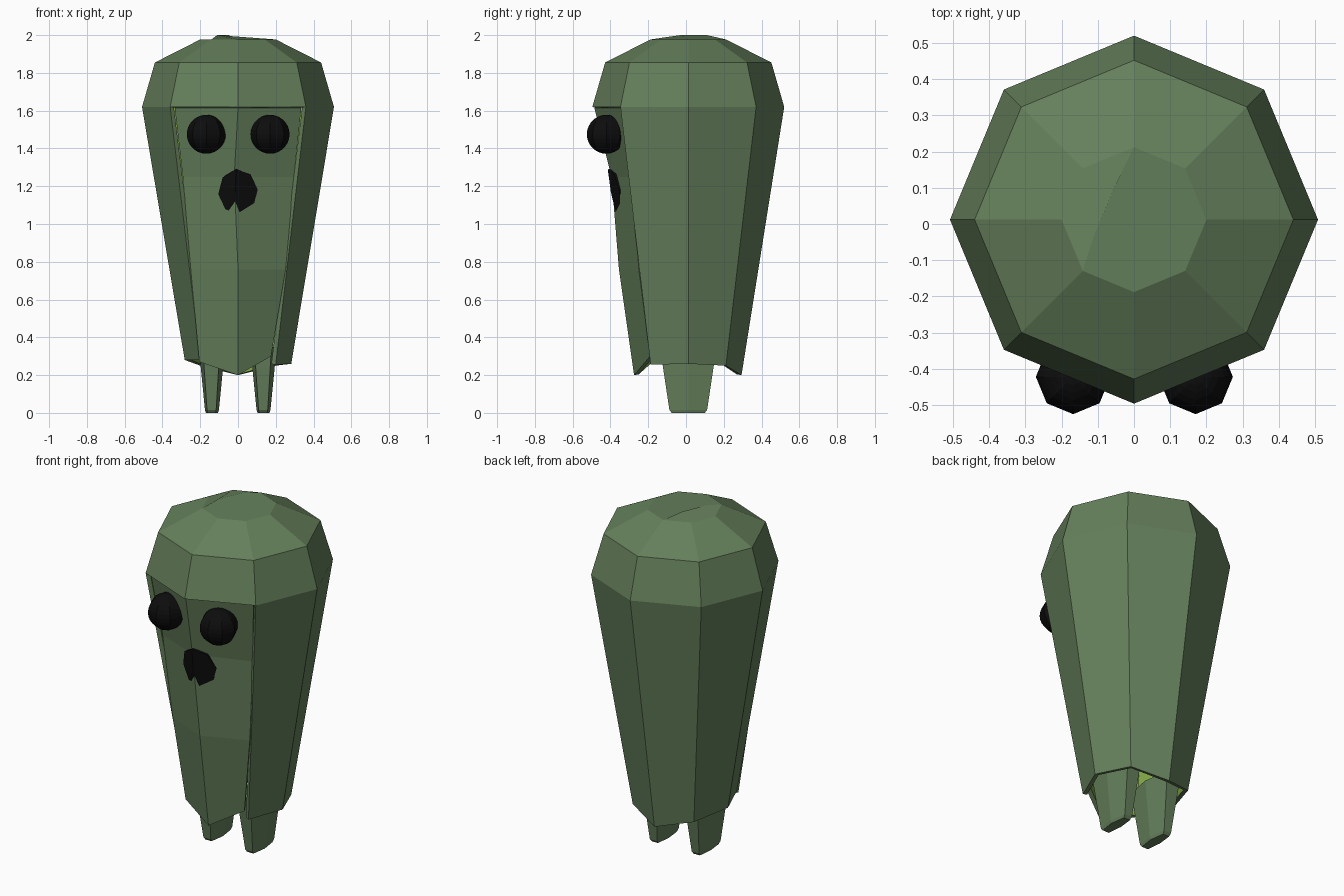
import bpy, bmesh
from math import cos, sin, pi

if "Cube" in bpy.data.objects:
    bpy.data.objects.remove(bpy.data.objects["Cube"])


def mat(name, rgb):
    m = bpy.data.materials.new(name)
    m.diffuse_color = (*rgb, 1)
    m.use_nodes = True
    m.node_tree.nodes["Principled BSDF"].inputs["Base Color"].default_value = m.diffuse_color
    return m


GREEN = mat("green_cloth", (0.13, 0.215, 0.105))
LINING = mat("olive_lining", (0.22, 0.38, 0.06))
BLACK = mat("black", (0.004, 0.004, 0.004))


def make(name, verts, faces, mats, thick=0):
    me = bpy.data.meshes.new(name)
    me.from_pydata(verts, [], faces)
    ob = bpy.data.objects.new(name, me)
    bpy.context.collection.objects.link(ob)
    for m in mats:
        me.materials.append(m)
    if thick:
        s = ob.modifiers.new("thickness", "SOLIDIFY")
        s.thickness = thick
        s.offset = -1
        s.material_offset = len(mats) - 1
    return ob


# Hooded body: octagonal shell, open below and at the two front sides
CY = 0.012
def ring(r, zs):
    return [(r * cos(i * pi / 4), CY + r * sin(i * pi / 4), zs[i]) for i in range(8)]

hem = [0.26, 0.25, 0.20, 0.25, 0.28, 0.28, 0.2, 0.255]
verts = (ring(0.282, hem) + ring(0.508, [1.62] * 8)
         + ring(0.44, [1.855] * 8) + ring(0.2, [1.977] * 8))
faces = []
for level in range(3):
    for i in range(8):
        if level == 0 and i in (5, 6):
            continue
        a, b = level * 8 + i, level * 8 + (i + 1) % 8
        faces.append((a, b, b + 8, a + 8))
# Slightly creased crown
verts += [(-0.05, 0.11, 2.0), (-0.11, -0.03, 2.0)]
faces += [(29, 30, 31, 24, 25, 26, 32, 33), (26, 27, 28, 29, 33, 32)]
# Drop the unused front hem point
verts.pop(6)
faces = [tuple(v - (v > 6) for v in f) for f in faces]
make("body_shell", verts, faces, [GREEN, LINING], 0.025)

# Recessed face flap hanging between the front edges
flap = [
    (-0.205, -0.195, 0.27), (0, -0.275, 0.20), (0.175, -0.19, 0.30),
    (-0.25, -0.25, 0.76), (0, -0.355, 0.76), (0.252, -0.25, 0.76),
    (-0.292, -0.285, 1.25), (-0.02, -0.395, 1.25), (0.296, -0.285, 1.25),
    (-0.335, -0.335, 1.615), (0, -0.485, 1.615), (0.335, -0.335, 1.615),
]
quads = [(r * 3 + c, r * 3 + c + 1, r * 3 + c + 4, r * 3 + c + 3)
         for r in range(3) for c in range(2)]
make("face_flap", flap, quads, [GREEN, LINING], 0.025)

# Eyes
for side, x in (("left", -0.168), ("right", 0.17)):
    bpy.ops.mesh.primitive_uv_sphere_add(segments=8, ring_count=14, radius=0.103,
                                         location=(x, -0.422, 1.475))
    eye = bpy.context.object
    eye.name = side + "_eye"
    eye.data.materials.append(BLACK)

# Mouth: octagonal patch bent over the flap's centre fold
def on_flap(x, z):
    return (x, -0.398 + 0.40 * abs(x + 0.015) - 0.15 * (z - 1.17), z)

mouth = [on_flap(-0.015 + 0.0, 1.17)]
mouth += [on_flap(0.105 * sin(i * pi / 4 - 0.1), 1.17 + 0.12 * cos(i * pi / 4 - 0.1))
          for i in range(8)]
make("mouth", mouth, [(0, (i + 1) % 8 + 1, i + 1) for i in range(8)], [BLACK], 0.03)

# Legs: tapered six-sided stumps
section = [(-1, 0), (-0.7, -1), (0.6, -1), (1, 0), (0.6, 1), (-0.7, 1)]
for side, x in (("left", -0.138), ("right", 0.135)):
    lv = []
    for z, w, d in ((0.0, 0.032, 0.088), (0.016, 0.037, 0.1), (0.35, 0.07, 0.15)):
        lv += [(x + px * w, CY + py * d, z) for px, py in section]
    lf = [(k * 6 + i, k * 6 + (i + 1) % 6, k * 6 + (i + 1) % 6 + 6, k * 6 + i + 6)
          for k in range(2) for i in range(6)]
    lf += [tuple(range(5, -1, -1)), tuple(range(12, 18))]
    make(side + "_leg", lv, lf, [GREEN])
